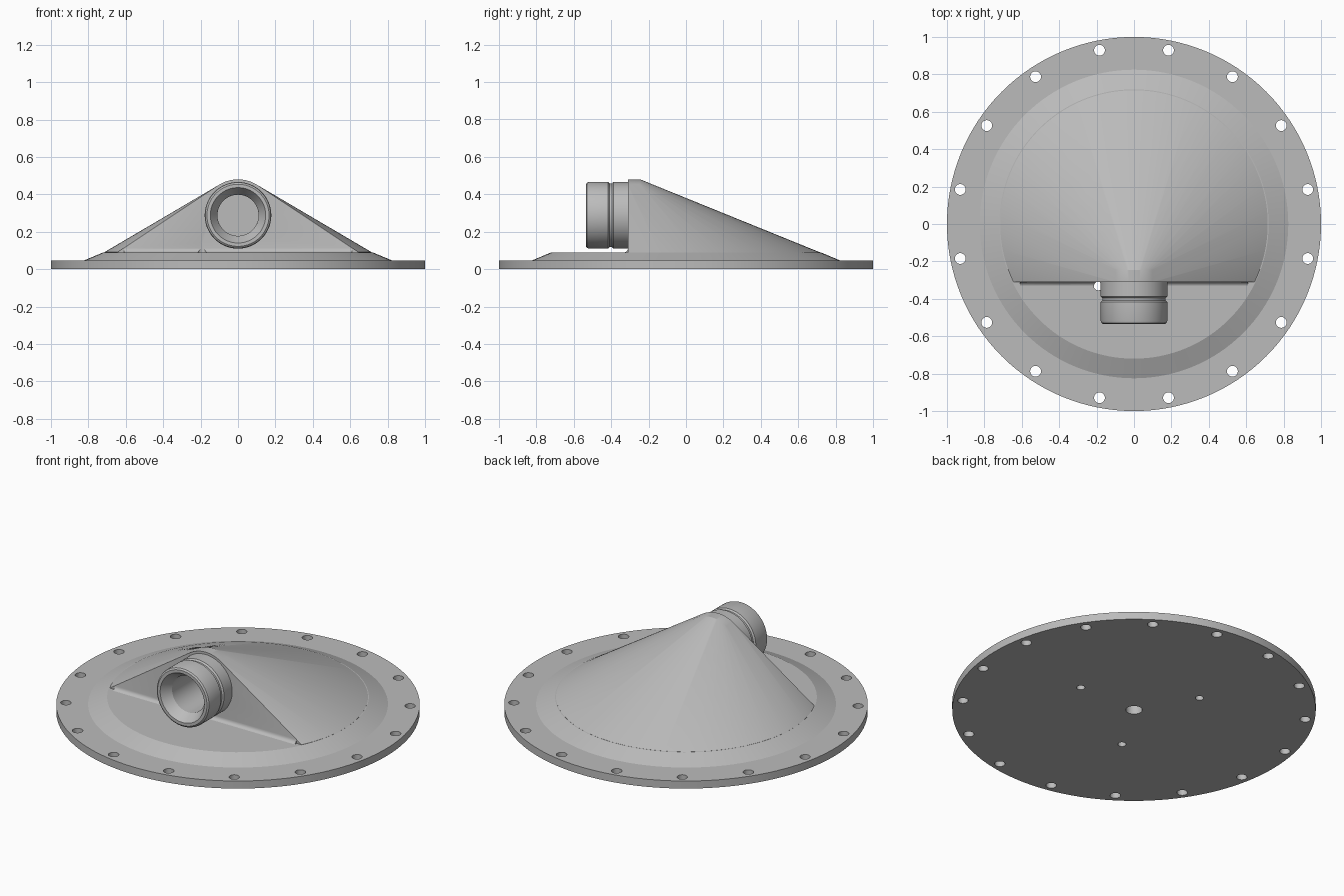
import bpy, bmesh
from math import pi, sin, cos, asin, radians
from mathutils import Matrix, Vector

FACE_Y = -0.31      # plane of the upright front face
PORT_Z = 0.288      # height of the port axis
STEPS = 128

old = bpy.data.objects.get("Cube")
if old:
    bpy.data.objects.remove(old, do_unlink=True)

grey = bpy.data.materials.new("plain grey")
grey.use_nodes = True
colour = (0.5, 0.5, 0.5, 1)
grey.diffuse_color = colour
grey.node_tree.nodes["Principled BSDF"].inputs["Base Color"].default_value = colour


def make_object(name, bm):
    bmesh.ops.recalc_face_normals(bm, faces=bm.faces)
    mesh = bpy.data.meshes.new(name)
    bm.to_mesh(mesh)
    bm.free()
    mesh.materials.append(grey)
    obj = bpy.data.objects.new(name, mesh)
    bpy.context.collection.objects.link(obj)
    return obj


def revolve(name, profile, closed=False):
    """Spin (radius, height) points about z."""
    bm = bmesh.new()
    verts = [bm.verts.new((r, 0, z)) for r, z in profile]
    pairs = list(zip(verts, verts[1:]))
    if closed:
        pairs.append((verts[-1], verts[0]))
    edges = [bm.edges.new(p) for p in pairs]
    bmesh.ops.spin(bm, geom=verts + edges, cent=(0, 0, 0), axis=(0, 0, 1),
                   angle=2 * pi, steps=STEPS, use_duplicate=False)
    bmesh.ops.remove_doubles(bm, verts=bm.verts, dist=1e-5)
    return make_object(name, bm)


def add_cylinder(bm, radius, start, end, segments=32):
    start, end = Vector(start), Vector(end)
    axis = end - start
    turn = axis.to_track_quat('Z', 'Y').to_matrix().to_4x4()
    bmesh.ops.create_cone(bm, cap_ends=True, segments=segments, radius1=radius,
                          radius2=radius, depth=axis.length,
                          matrix=Matrix.Translation((start + end) / 2) @ turn)


def boolean(target, tool, operation):
    mod = target.modifiers.new("join", 'BOOLEAN')
    mod.operation, mod.solver, mod.object = operation, 'EXACT', tool
    bpy.context.view_layer.objects.active = target
    bpy.ops.object.modifier_apply(modifier=mod.name)
    bpy.data.objects.remove(tool, do_unlink=True)


def shade(obj, angle):
    bpy.ops.object.select_all(action='DESELECT')
    obj.select_set(True)
    bpy.context.view_layer.objects.active = obj
    bpy.ops.object.shade_smooth_by_angle(angle=radians(angle))


# Flange disc with the low raised step
flange = revolve("flange_cover", [(0, 0), (1, 0), (1, 0.046), (0.825, 0.046),
                                  (0.72, 0.09), (0, 0.09)])

# Sloping hood: hull between the round base and the port boss
bm = bmesh.new()
base_r = 0.715
start = asin(FACE_Y / base_r)
for i in range(STEPS + 1):
    a = start + (pi - 2 * start) * i / STEPS
    for z in (0.06, 0.0905):
        bm.verts.new((base_r * cos(a), base_r * sin(a), z))
for i in range(STEPS):
    a = 2 * pi * i / STEPS
    for y in (FACE_Y, -0.245):
        bm.verts.new((0.192 * cos(a), y, PORT_Z + 0.192 * sin(a)))
hull = bmesh.ops.convex_hull(bm, input=bm.verts)
loose = {v for v in hull["geom_interior"] + hull["geom_unused"]
         if isinstance(v, bmesh.types.BMVert)}
bmesh.ops.delete(bm, geom=list(loose), context='VERTS')
bmesh.ops.dissolve_limit(bm, angle_limit=radians(0.1), verts=bm.verts, edges=bm.edges)
boolean(flange, make_object("hood", bm), 'UNION')

# Hollow fillet along the foot of the front face
bm = bmesh.new()
r = 0.025
arc = [(FACE_Y - r + r * sin(t * pi / 12), 0.089 + r - r * cos(t * pi / 12)) for t in range(7)]
outline = arc + [(FACE_Y + 0.02, 0.089 + r), (FACE_Y + 0.02, 0.07), (FACE_Y - r, 0.07)]
foot = bm.faces.new([bm.verts.new((-0.61, y, z)) for y, z in outline])
side = bmesh.ops.extrude_face_region(bm, geom=[foot])
bmesh.ops.translate(bm, vec=(1.22, 0, 0),
                    verts=[v for v in side["geom"] if isinstance(v, bmesh.types.BMVert)])
boolean(flange, make_object("foot_fillet", bm), 'UNION')

# Bolt holes, underside holes and the bore
bm = bmesh.new()
for i in range(16):
    a = (i + 0.5) * pi / 8
    x, y = 0.947 * cos(a), 0.947 * sin(a)
    add_cylinder(bm, 0.029, (x, y, -0.1), (x, y, 0.1))
for i in range(3):
    a = i * 2 * pi / 3
    x, y = 0.383 * cos(a), 0.383 * sin(a)
    add_cylinder(bm, 0.023, (x, y, -0.1), (x, y, 0.14))
add_cylinder(bm, 0.045, (0, 0, -0.1), (0, 0, 0.15))
add_cylinder(bm, 0.11, (0, -0.4, PORT_Z), (0, -0.15, PORT_Z), 64)
boolean(flange, make_object("hole_cutters", bm), 'DIFFERENCE')
shade(flange, 20)

# Port pipe: rounded lip, groove and a tapered mouth
port = revolve("port_pipe", [
    (0.11, 0), (0.178, 0), (0.178, 0.078), (0.169, 0.086), (0.169, 0.098),
    (0.178, 0.106), (0.178, 0.208), (0.175, 0.218), (0.166, 0.225),
    (0.148, 0.225), (0.11, 0.165)], closed=True)
port.data.transform(Matrix.Translation((0, FACE_Y, PORT_Z)) @ Matrix.Rotation(pi / 2, 4, 'X'))
shade(port, 30)
